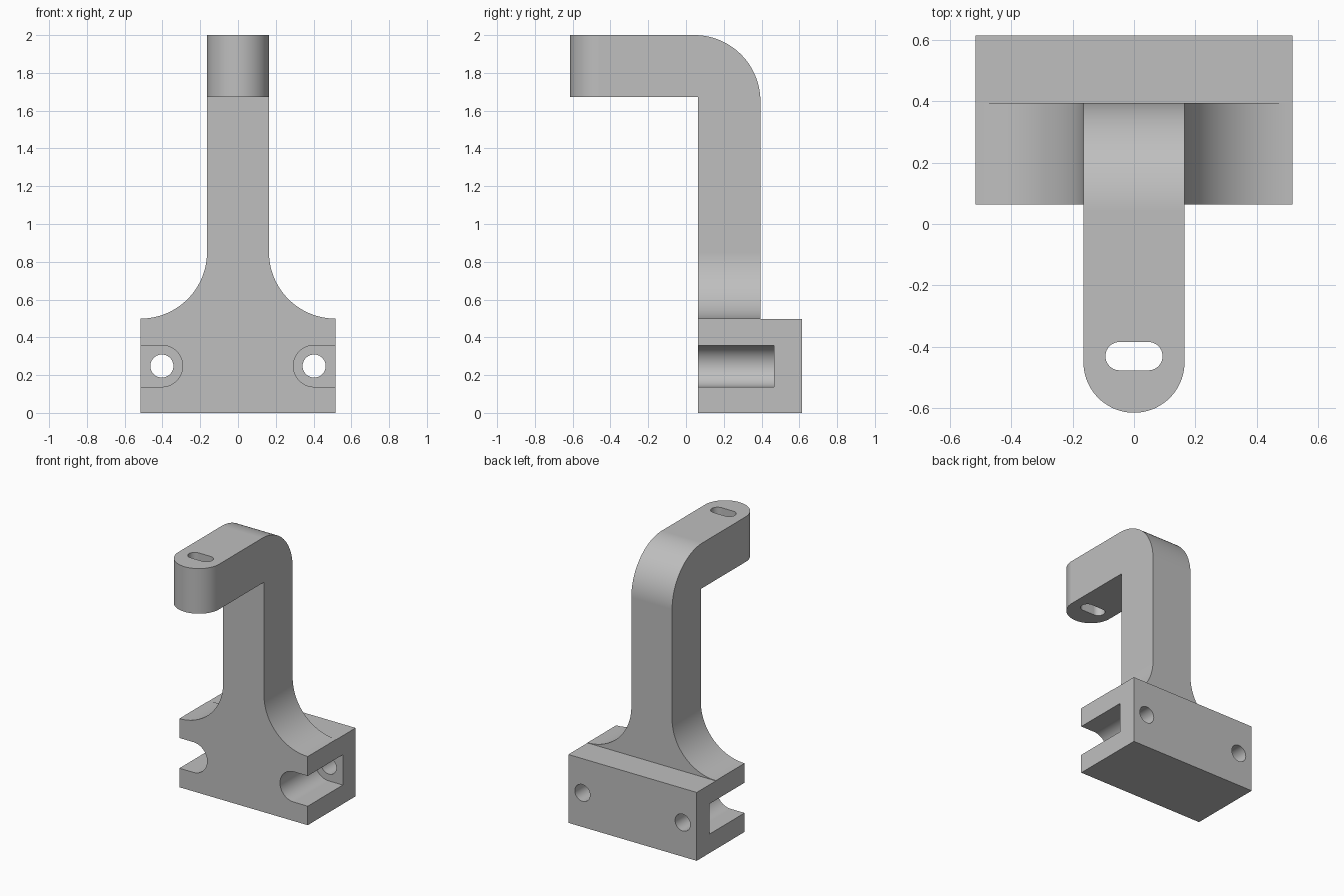
import bpy
import bmesh
from math import cos, sin, pi, radians
from mathutils import Vector

if "Cube" in bpy.data.objects:
    bpy.data.objects.remove(bpy.data.objects["Cube"], do_unlink=True)

# Main dimensions
HALF_BASE, HALF_STEM = 0.516, 0.164
FRONT, STEM_BACK, BASE_BACK = 0.064, 0.394, 0.614
BASE_TOP, ARM_UNDER, TOP = 0.497, 1.672, 2.0
FILLET = HALF_BASE - HALF_STEM
BEND = 0.35
HOLE_X, HOLE_Z = 0.403, 0.248

AXES = {
    "x": lambda a, b, d: Vector((d, a, b)),
    "y": lambda a, b, d: Vector((a, d, b)),
    "z": lambda a, b, d: Vector((a, b, d)),
}


def arc(ca, cb, radius, start, end, steps=32):
    angles = [radians(start + (end - start) * i / steps) for i in range(steps + 1)]
    return [(ca + radius * cos(t), cb + radius * sin(t)) for t in angles]


def extrude(name, outline, axis, low, high):
    """Extrude a closed outline along an axis."""
    bm = bmesh.new()
    place = AXES[axis]
    face = bm.faces.new([bm.verts.new(place(a, b, low)) for a, b in outline])
    result = bmesh.ops.extrude_face_region(bm, geom=[face])
    moved = [v for v in result["geom"] if isinstance(v, bmesh.types.BMVert)]
    bmesh.ops.translate(bm, verts=moved, vec=place(0, 0, high - low))
    bmesh.ops.recalc_face_normals(bm, faces=bm.faces[:])
    mesh = bpy.data.meshes.new(name)
    bm.to_mesh(mesh)
    bm.free()
    obj = bpy.data.objects.new(name, mesh)
    bpy.context.collection.objects.link(obj)
    return obj


def combine(target, cutter, operation):
    """Apply a boolean and discard the cutter."""
    mod = target.modifiers.new(operation.title(), "BOOLEAN")
    mod.operation, mod.solver, mod.object = operation, "EXACT", cutter
    bpy.context.view_layer.objects.active = target
    bpy.ops.object.modifier_apply(modifier=mod.name)
    bpy.data.objects.remove(cutter, do_unlink=True)


# Side silhouette: base step, upright stem, rounded bend and arm
side = [(FRONT, 0), (BASE_BACK, 0), (BASE_BACK, BASE_TOP), (STEM_BACK, BASE_TOP)]
side += arc(STEM_BACK - BEND, TOP - BEND, BEND, 0, 90)
side += [(-BASE_BACK, TOP), (-BASE_BACK, ARM_UNDER), (FRONT, ARM_UNDER)]
bracket = extrude("bracket", side, "x", -HALF_BASE, HALF_BASE)

# Front silhouette: wide foot flaring up into the narrow stem
flare_z = BASE_TOP + 0.002
half = [(0.8, -0.2), (0.8, flare_z)]
half += arc(HALF_BASE, flare_z + FILLET, FILLET, 270, 180)
half += [(HALF_STEM, 2.2)]
front = half + [(-x, z) for x, z in reversed(half)]
combine(bracket, extrude("front_mask", front, "y", -1, 1), "INTERSECT")

# Rounded arm tip
tip_r = HALF_STEM + 0.0005
tip_y = tip_r - BASE_BACK
tip = arc(0, tip_y, tip_r, 180, 360, 48)
tip += [(0.8, tip_y), (0.8, 1), (-0.8, 1), (-0.8, tip_y)]
combine(bracket, extrude("tip_mask", tip, "z", -0.2, 2.2), "INTERSECT")

# Slot through the arm
slot = arc(0.047, -0.43, 0.046, -90, 90, 20) + arc(-0.047, -0.43, 0.046, 90, 270, 20)
combine(bracket, extrude("slot_cutter", slot, "z", 1.5, 2.2), "DIFFERENCE")

# Open-sided pockets with bolt holes, one on each side
for side_sign in (-1, 1):
    pocket = [(0.8, HOLE_Z + 0.11)] + arc(HOLE_X, HOLE_Z, 0.11, 90, 270) + [(0.8, HOLE_Z - 0.11)]
    pocket = [(side_sign * x, z) for x, z in pocket]
    combine(bracket, extrude("pocket_cutter", pocket, "y", -0.1, 0.467), "DIFFERENCE")
    hole = arc(side_sign * HOLE_X, HOLE_Z, 0.061, 0, 360, 40)[:-1]
    combine(bracket, extrude("hole_cutter", hole, "y", 0.3, 0.8), "DIFFERENCE")

# Colour
grey = bpy.data.materials.new("plain grey")
grey.use_nodes = True
colour = (0.52, 0.52, 0.52, 1)
grey.diffuse_color = colour
grey.node_tree.nodes["Principled BSDF"].inputs["Base Color"].default_value = colour
bracket.data.materials.clear()
bracket.data.materials.append(grey)

# Smooth curves with crisp edges
bpy.ops.object.select_all(action="DESELECT")
bracket.select_set(True)
bpy.context.view_layer.objects.active = bracket
bpy.ops.object.shade_smooth_by_angle(angle=radians(30))
weighted = bracket.modifiers.new("Weighted normals", "WEIGHTED_NORMAL")
weighted.keep_sharp = True
